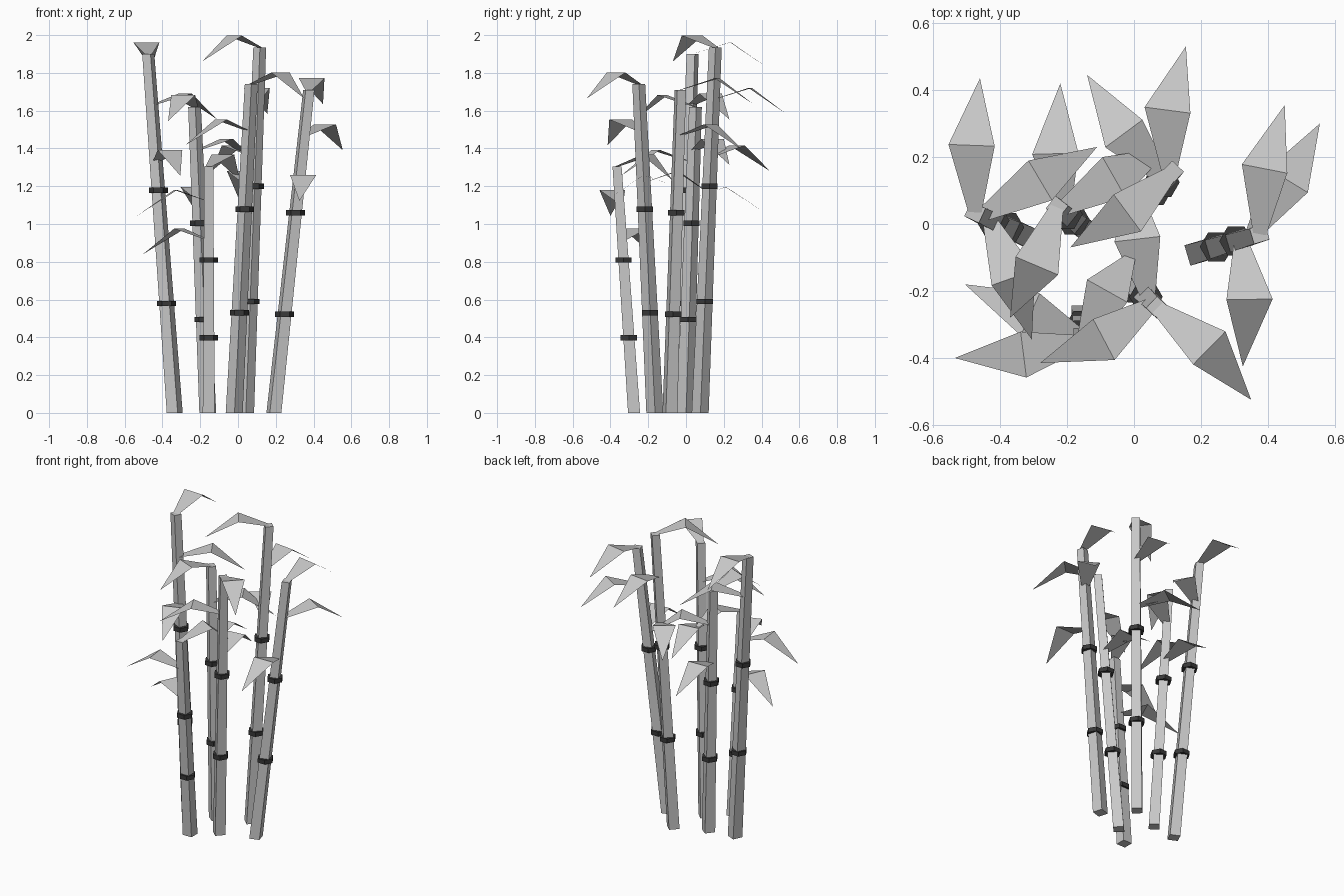
import bpy, math
from mathutils import Vector

if "Cube" in bpy.data.objects:
    bpy.data.objects.remove(bpy.data.objects["Cube"])


def material(name, value):
    m = bpy.data.materials.new(name)
    m.diffuse_color = (value, value, value, 1)
    m.use_nodes = True
    m.node_tree.nodes["Principled BSDF"].inputs["Base Color"].default_value = m.diffuse_color
    return m


STALK = material("light grey", 0.58)
RING = material("dark grey", 0.04)


def add_mesh(name, verts, faces, mat):
    me = bpy.data.meshes.new(name)
    me.from_pydata([tuple(v) for v in verts], [], faces)
    me.materials.append(mat)
    ob = bpy.data.objects.new(name, me)
    bpy.context.collection.objects.link(ob)
    return ob


def prism(name, low, high, r_low, r_high, sides, turn, mat):
    """Tapered prism running between two points."""
    verts = []
    for c, r in ((low, r_low), (high, r_high)):
        for i in range(sides):
            a = turn + math.tau * i / sides
            verts.append(c + Vector((r * math.cos(a), r * math.sin(a), 0)))
    faces = [(i, (i + 1) % sides, sides + (i + 1) % sides, sides + i) for i in range(sides)]
    faces += [tuple(reversed(range(sides))), tuple(range(sides, 2 * sides))]
    return add_mesh(name, verts, faces, mat)


def leaf(name, base, mid, tip):
    """Kite-shaped leaf, creased across its widest line."""
    d = tip - base
    side = Vector((-d.y, d.x, 0)).normalized()
    verts = [base + side * 0.02, base - side * 0.02,
             mid - side * 0.069, mid + side * 0.069, tip]
    return add_mesh(name, verts, [(0, 1, 2, 3), (3, 2, 4)], STALK)


# Each stalk: foot (x, y), top (x, y, z), then for its three leaves
# (from the top down) the plan position of the crease and of the tip
STALKS = {
    "far_left": ((-0.335, -0.03), (-0.475, 0.035, 1.90),
                 ((-0.485, 0.235, -0.46, 0.435), (-0.28, 0.13, -0.11, 0.23),
                  (-0.36, -0.16, -0.305, -0.345))),
    "left": ((-0.16, -0.005), (-0.23, 0.05, 1.62),
             ((-0.29, -0.125, -0.37, -0.28), (-0.06, 0.14, 0.11, 0.23),
              (-0.235, 0.21, -0.22, 0.42))),
    "front_left": ((-0.155, -0.275), (-0.155, -0.365, 1.305),
                   ((-0.08, -0.20, 0.01, -0.07), (-0.33, -0.39, -0.535, -0.40),
                    (-0.31, -0.27, -0.505, -0.18))),
    "front": ((-0.02, -0.165), (0.07, -0.25, 1.74),
              ((0.225, -0.37, 0.35, -0.525), (-0.09, -0.345, -0.28, -0.415),
               (0.01, -0.045, 0.0, 0.15))),
    "back": ((0.04, 0.075), (0.115, 0.155, 1.935),
             ((-0.02, 0.033, -0.19, -0.07), (0.10, 0.34, 0.155, 0.53),
              (-0.03, 0.27, -0.14, 0.445))),
    "right": ((0.19, -0.085), (0.375, -0.03, 1.71),
              ((0.39, 0.165, 0.45, 0.355), (0.46, 0.13, 0.555, 0.30),
               (0.345, -0.225, 0.325, -0.425))),
}

for name, (foot, top, leaves) in STALKS.items():
    low, high = Vector((*foot, 0)), Vector(top)
    lean = high - low
    # square stalk, turned to face the way it leans
    turn = math.atan2(lean.y, lean.x) + math.pi / 4
    prism(name + "_stalk", low, high, 0.045, 0.034, 4, turn, STALK)
    # two dark joint rings
    for i, t in enumerate((0.305, 0.62)):
        c = low + lean * t
        h = Vector((0, 0, 0.014))
        prism(f"{name}_ring_{i + 1}", c - h, c + h, 0.05, 0.05, 6, 0, RING)
    # three leaves
    for i, (t, (mx, my, tx, ty)) in enumerate(zip((1.0, 0.857, 0.70), leaves)):
        base = low + lean * t
        leaf(f"{name}_leaf_{i + 1}", base, Vector((mx, my, base.z + 0.062)),
             Vector((tx, ty, base.z - 0.075)))
